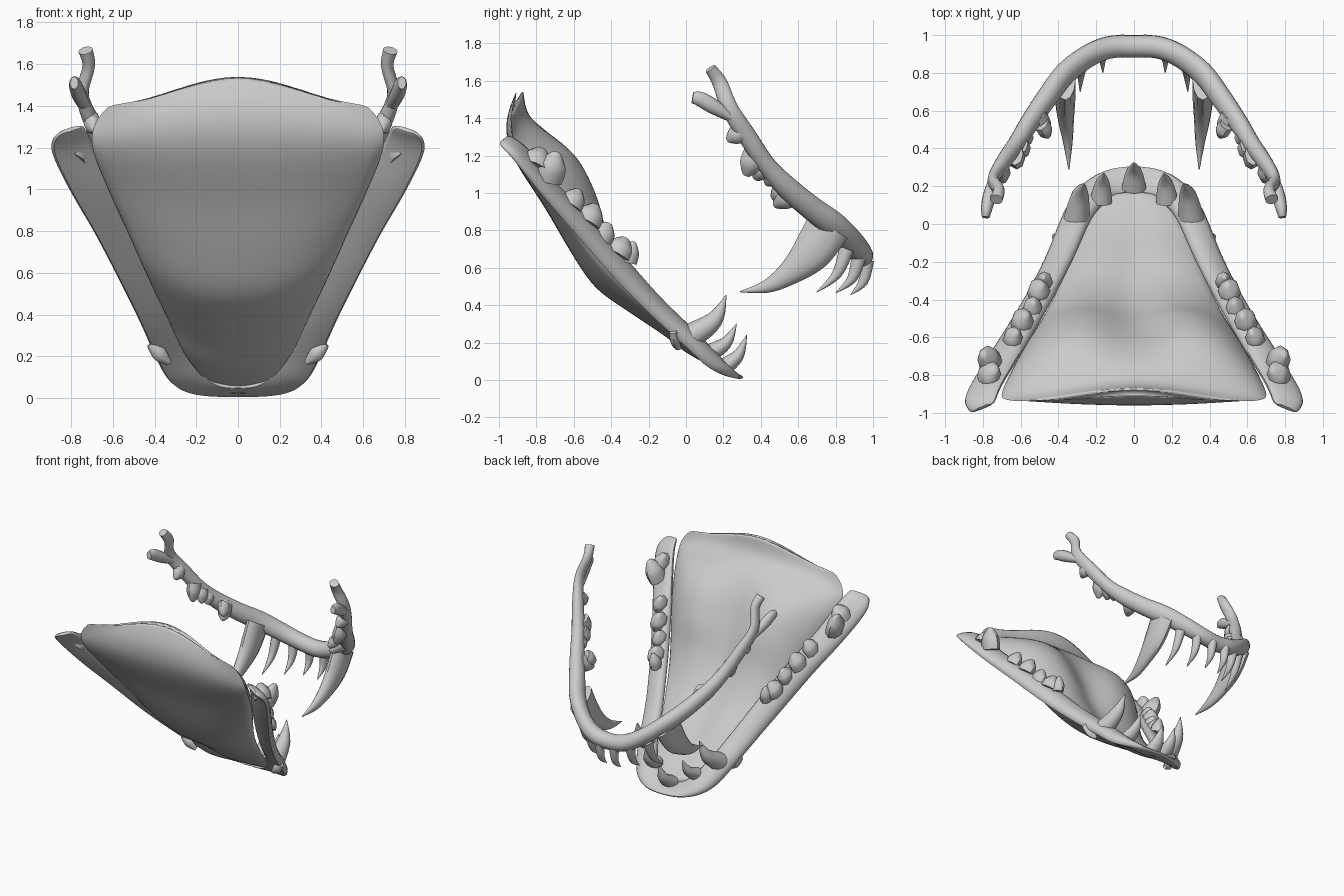
import bpy, math
from mathutils import Vector as V


def loft(name, rings, subsurf=0, angle=50):
    """Skin a list of closed rings and cap both ends."""
    n = len(rings[0])
    verts = [p for r in rings for p in r]
    faces = [(i * n + j, i * n + (j + 1) % n, (i + 1) * n + (j + 1) % n, (i + 1) * n + j)
             for i in range(len(rings) - 1) for j in range(n)]
    faces += [tuple(reversed(range(n))), tuple(range(len(verts) - n, len(verts)))]
    me = bpy.data.meshes.new(name)
    me.from_pydata(verts, [], faces)
    ob = bpy.data.objects.new(name, me)
    bpy.context.collection.objects.link(ob)
    bpy.ops.object.select_all(action='DESELECT')
    ob.select_set(True)
    bpy.context.view_layer.objects.active = ob
    bpy.ops.object.mode_set(mode='EDIT')
    bpy.ops.mesh.select_all(action='SELECT')
    bpy.ops.mesh.normals_make_consistent(inside=False)
    bpy.ops.object.mode_set(mode='OBJECT')
    bpy.ops.object.shade_smooth_by_angle(angle=math.radians(angle))
    if subsurf:
        m = ob.modifiers.new("smooth", 'SUBSURF')
        m.levels = m.render_levels = subsurf
    return ob


def spline(pts, steps=5):
    """Smooth curve through tuples of any length."""
    out = []
    for i in range(len(pts) - 1):
        a, b, c, d = (pts[max(i - 1, 0)], pts[i], pts[i + 1], pts[min(i + 2, len(pts) - 1)])
        for k in range(steps):
            t = k / steps
            out.append(tuple(0.5 * (2 * q + (r - p) * t + (2 * p - 5 * q + 4 * r - s) * t * t
                                    + (3 * q - p - 3 * r + s) * t ** 3)
                             for p, q, r, s in zip(a, b, c, d)))
    return out + [tuple(pts[-1])]


def sweep(name, pts, ref, sides=12):
    """Sweep an ellipse along (x, y, z, radius_across, radius_along_ref)."""
    path = spline(pts)
    rings = []
    for i, p in enumerate(path):
        t = V(path[min(i + 1, len(path) - 1)][:3]) - V(path[max(i - 1, 0)][:3])
        t.normalize()
        a = t.cross(V(ref)).normalized()
        b = a.cross(t)
        rings.append([V(p[:3]) + a * max(p[3], .002) * math.cos(u) + b * max(p[4], .002) * math.sin(u)
                      for u in (2 * math.pi * k / sides for k in range(sides))])
    return loft(name, rings)


def tooth(name, base, tip, wide, thin, bend=(0, 0, 0)):
    b, t = V(base), V(tip)
    m = (b + t) / 2 + V(bend)
    return sweep(name, [(*b, wide, thin), (*m, wide * .66, thin * .66), (*t, .002, .002)], (1, 0, 0))


def flip(p, s):
    return (p[0] * s, p[1], p[2])


# Tongue: half width, edge y z, underside y z, top y z, rounding, groove, peak of back edge
tongue = [
    (.63, -.94, 1.41, -.90, 1.56, -.87, 1.56, 2, 0, 1),
    (.71, -.93, 1.32, -.96, 1.39, -.84, 1.41, 2, 0, .5),
    (.73, -.90, 1.20, -.93, 1.20, -.70, 1.31, 3, .1, 0),
    (.66, -.76, 1.02, -.76, .93, -.56, 1.19, 4, .3, 0),
    (.57, -.61, .83, -.62, .69, -.46, .99, 4, .45, 0),
    (.49, -.48, .66, -.49, .50, -.41, .78, 4, .5, 0),
    (.42, -.35, .52, -.33, .38, -.30, .56, 4, .5, 0),
    (.34, -.18, .36, -.12, .24, -.14, .38, 4, .5, 0),
    (.26, -.01, .20, .01, .14, .00, .22, 3, .4, 0),
    (.15, .16, .07, .18, .05, .18, .08, 2, .2, 0),
]
rings = []
for w, ey, ez, by, bz, ty, tz, ex, g, c in spline(tongue, 3):
    ring = []
    for k in range(17):
        u = -1 + k / 8
        f = (1 - c) * (1 - abs(u) ** 2.5) + c * math.cos(math.pi * u / 2) ** 2
        ring.append((w * u, ey + (by - ey) * f, ez + (bz - ez) * f))
    for k in range(15, 0, -1):
        u = -1 + k / 8
        f = (1 - abs(u) ** ex) * (1 - g * math.exp(-(u / .3) ** 2))
        f = (1 - c) * f + c * math.cos(math.pi * u / 2) ** 2
        ring.append((w * u, ey + (ty - ey) * f, ez + (tz - ez) * f + .004))
    rings.append(ring)
loft("tongue", rings, 1, 80)

# Lower gum: outer edge x y z, inner edge x y z, thickness
gum = [
    (.86, -1.01, 1.26, .74, -.96, 1.30, .03),
    (.90, -.94, 1.18, .70, -.87, 1.22, .06),
    (.81, -.78, .98, .62, -.74, 1.03, .08),
    (.69, -.60, .77, .51, -.56, .82, .10),
    (.57, -.40, .54, .41, -.38, .62, .10),
    (.47, -.20, .34, .31, -.18, .40, .09),
    (.39, .00, .16, .23, .00, .22, .09),
    (.33, .11, .06, .17, .08, .13, .09),
    (.25, .21, .015, .11, .13, .07, .07),
    (.13, .28, .00, .05, .14, .05, .04),
    (.00, .30, .00, .00, .145, .05, .03),
]
half = spline(gum, 3)
full = half + [(-r[0], r[1], r[2], -r[3], r[4], r[5], r[6]) for r in reversed(half[:-1])]
rings = []
for r in full:
    o, i, n = V(r[:3]), V(r[3:6]), V((0, .6, .75)) * r[6]
    rings.append([o, o + n * .6, o.lerp(i, .15) + n, o.lerp(i, .75) + n, i + n * .5,
                  i, o.lerp(i, .5)])
loft("lower_gum", rings, 1, 60)

# Upper gum arch
arch = [
    (.73, .13, 1.665, .035, .03), (.715, .18, 1.59, .03, .04), (.745, .235, 1.45, .03, .045),
    (.69, .33, 1.30, .04, .05), (.62, .43, 1.15, .045, .05), (.55, .54, 1.03, .05, .06),
    (.46, .67, .92, .055, .065), (.37, .79, .83, .055, .07), (.25, .885, .74, .055, .065),
    (.13, .935, .68, .06, .06), (0, .94, .66, .06, .06),
]
sweep("upper_gum", arch + [(-p[0], *p[1:]) for p in reversed(arch[:-1])], (0, .75, .6), 16)

# Middle tooth of the lower row
tooth("lower_middle_tooth", (0, .19, .06), (0, .325, .24), .05, .065, (0, .02, -.02))

for s, side in ((1, "right"), (-1, "left")):
    # Lower front teeth
    tooth(f"lower_side_tooth_{side}", (.175 * s, .12, .14), (.16 * s, .27, .30), .05, .06, (0, .02, -.02))
    tooth(f"lower_fang_{side}", (.305 * s, .02, .23), (.265 * s, .215, .455), .07, .07, (0, .035, -.02))

    # Upper fang
    fang = [(.365, .76, .82, .12, .055), (.365, .67, .68, .105, .055), (.36, .55, .57, .065, .042),
            (.35, .43, .50, .035, .025), (.345, .29, .472, .003, .003)]
    sweep(f"upper_fang_{side}", [(p[0] * s, *p[1:]) for p in fang], (1, 0, 0))

    # Upper front teeth
    for k, (b, t) in enumerate([((.06, .965, .64), (.06, .88, .455)),
                                ((.17, .925, .66), (.165, .80, .465)),
                                ((.275, .86, .70), (.285, .70, .47))]):
        tooth(f"upper_front_tooth_{side}_{k}", flip(b, s), flip(t, s), .04, .035, (0, .025, -.02))

    # Back teeth: base, tip, wide and thin radius
    cusps = [
        # lower row
        ((.47, -.31, .63), (.48, -.28, .74), .06, .05), ((.51, -.37, .67), (.49, -.32, .76), .09, .07),
        ((.54, -.46, .75), (.53, -.41, .84), .08, .06), ((.60, -.53, .84), (.57, -.48, .94), .09, .07),
        ((.65, -.62, .93), (.62, -.57, 1.02), .08, .06),
        ((.75, -.74, 1.07), (.80, -.69, 1.22), .10, .07), ((.78, -.81, 1.14), (.73, -.77, 1.24), .10, .07),
        # upper row
        ((.51, .58, 1.0), (.46, .47, .93), .075, .06), ((.49, .53, 1.02), (.45, .46, .97), .07, .05),
        ((.58, .47, 1.1), (.56, .43, 1.04), .06, .05), ((.60, .42, 1.15), (.57, .37, 1.07), .07, .05),
        ((.63, .37, 1.21), (.61, .32, 1.09), .08, .055), ((.70, .30, 1.33), (.69, .22, 1.28), .065, .05),
    ]
    for k, (b, t, w, th) in enumerate(cusps):
        tip, base = V(flip(t, s)), V(flip(b, s))
        m = base.lerp(tip, .5)
        sweep(f"back_tooth_{side}_{k}", [(*base, w * .8, th * .8), (*m, w * .75, th * .8),
                                         (*base.lerp(tip, .93), w * .3, th * .3), (*tip, .004, .004)],
              (1, 0, 0), 8)

    # Rearmost upper tooth and lower gum nub
    rear = [(.735, .25, 1.40, .025, .03), (.765, .15, 1.46, .04, .035),
            (.78, .08, 1.50, .04, .03), (.785, .035, 1.51, .03, .02)]
    sweep(f"rear_upper_tooth_{side}", [(p[0] * s, *p[1:]) for p in rear], (1, 0, 0))
    nub = [(.42, -.07, .26, .02, .02), (.375, -.06, .21, .035, .025), (.33, -.04, .17, .015, .015)]
    sweep(f"gum_nub_{side}", [(p[0] * s, *p[1:]) for p in nub], (0, 1, 0), 8)
